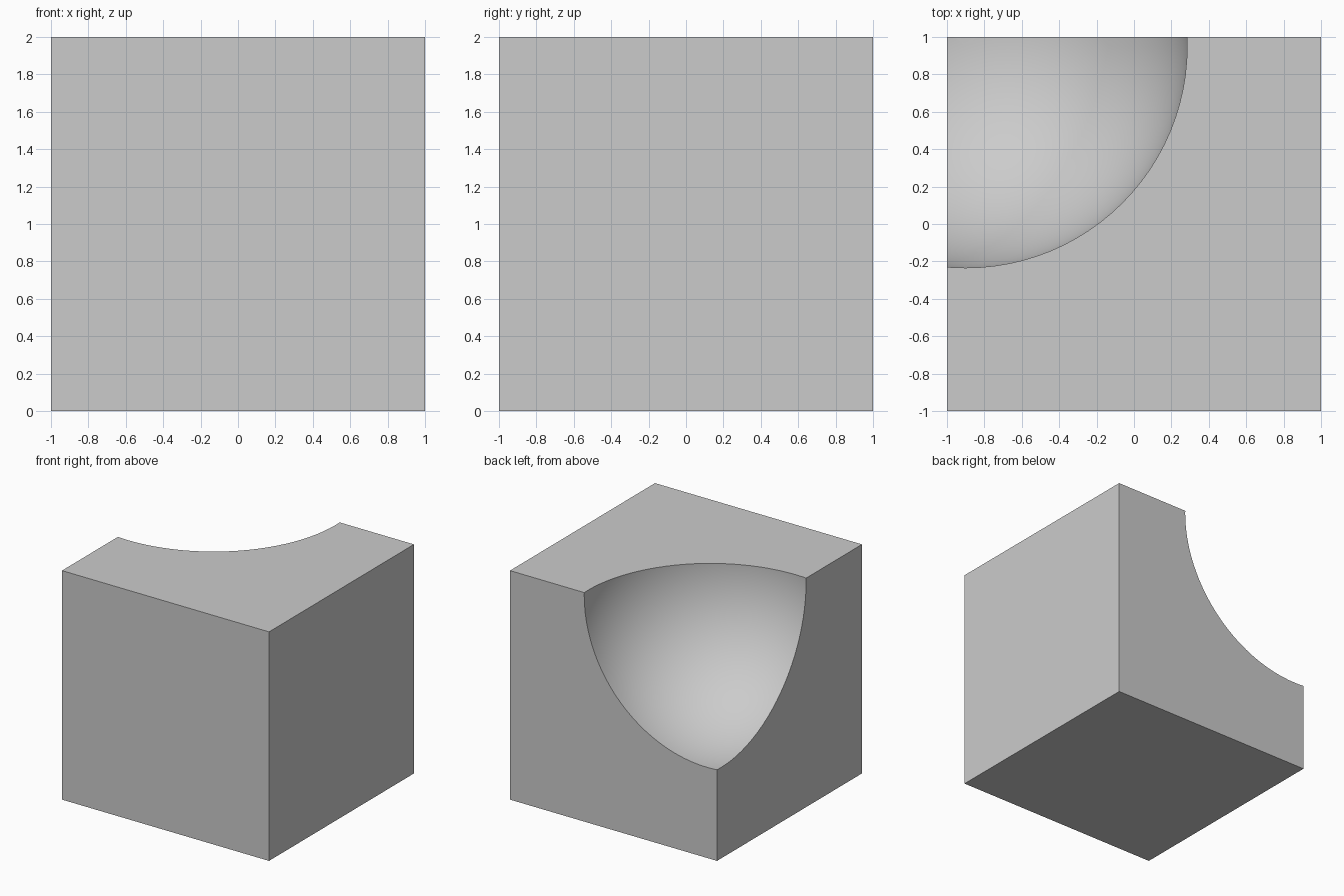
import bpy
import math

# Remove the default cube
default = bpy.data.objects.get("Cube")
if default:
    bpy.data.objects.remove(default, do_unlink=True)

# Single flat colour
grey = bpy.data.materials.new("light_grey")
grey.use_nodes = True
colour = (0.6, 0.6, 0.6, 1.0)
grey.diffuse_color = colour
grey.node_tree.nodes["Principled BSDF"].inputs["Base Color"].default_value = colour

# Solid block
bpy.ops.mesh.primitive_cube_add(size=2, location=(0, 0, 1))
block = bpy.context.object
block.name = "block"
block.data.materials.append(grey)

# Ball that scoops out the back, top corner
bpy.ops.mesh.primitive_uv_sphere_add(segments=96, ring_count=48, radius=1.185,
                                     location=(-0.9, 0.95, 1.975))
scoop = bpy.context.object
scoop.name = "scoop_cutter"
scoop.data.materials.append(grey)
scoop.hide_render = True

# Cut the hollow
cut = block.modifiers.new("hollow", 'BOOLEAN')
cut.operation = 'DIFFERENCE'
cut.solver = 'EXACT'
cut.object = scoop
bpy.ops.object.select_all(action='DESELECT')
block.select_set(True)
bpy.context.view_layer.objects.active = block
bpy.ops.object.modifier_apply(modifier=cut.name)
bpy.data.objects.remove(scoop, do_unlink=True)

# Smooth hollow, crisp edges
bpy.ops.object.shade_smooth_by_angle(angle=math.radians(30))
